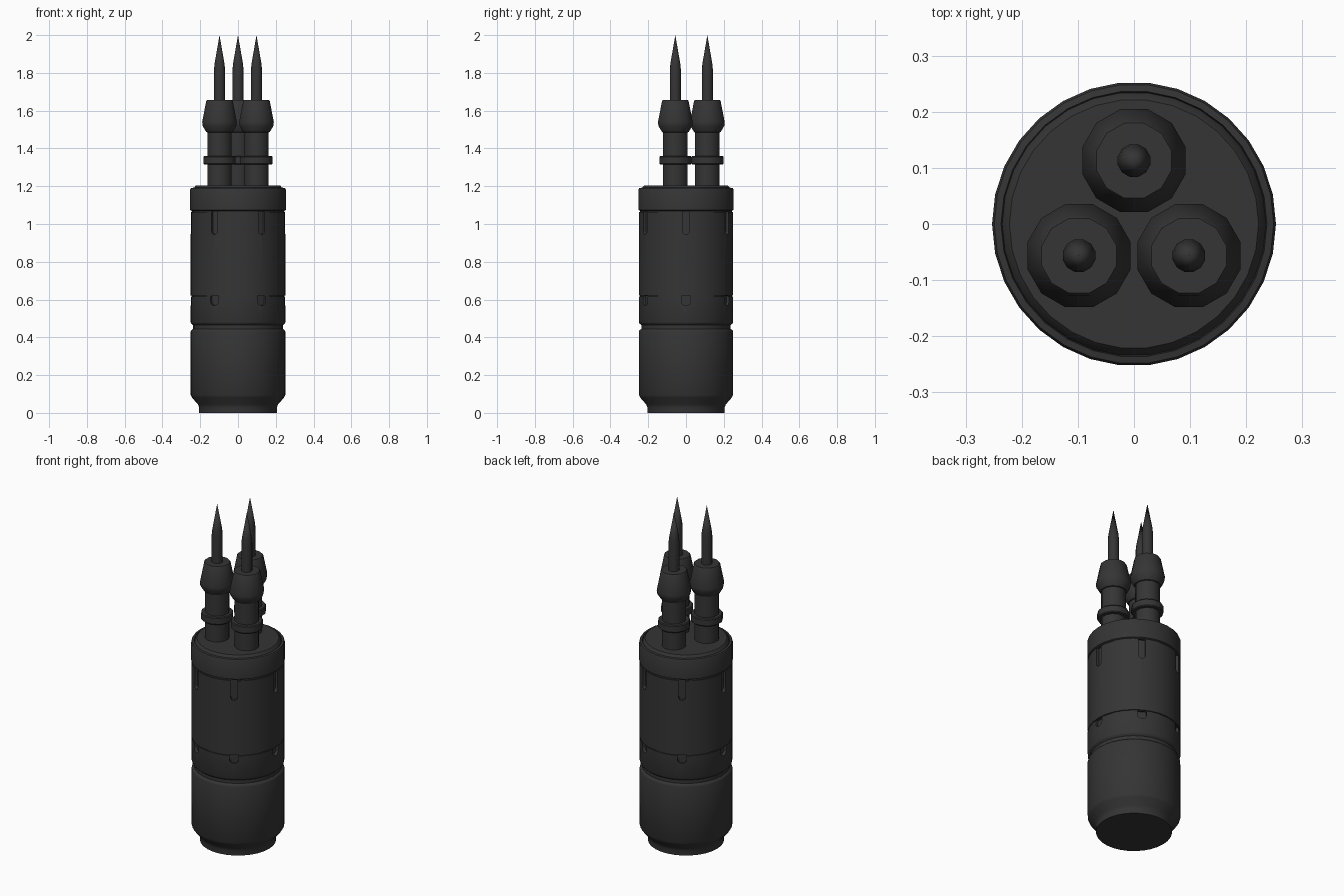
import bpy, bmesh
from math import sin, cos, pi, radians
from mathutils import Matrix, Vector

if "Cube" in bpy.data.objects:
    bpy.data.objects.remove(bpy.data.objects["Cube"])

dark = bpy.data.materials.new("dark_metal")
dark.diffuse_color = (0.035, 0.035, 0.035, 1)
dark.use_nodes = True
dark.node_tree.nodes["Principled BSDF"].inputs["Base Color"].default_value = dark.diffuse_color


def make_object(name, bm):
    bmesh.ops.recalc_face_normals(bm, faces=bm.faces)
    mesh = bpy.data.meshes.new(name)
    bm.to_mesh(mesh)
    bm.free()
    mesh.materials.append(dark)
    ob = bpy.data.objects.new(name, mesh)
    bpy.context.collection.objects.link(ob)
    return ob


def lathe(name, profile, sides, center=(0, 0), turn=0.0):
    """Revolve (radius, z) points around a vertical axis; radius 0 is a pole."""
    bm = bmesh.new()
    rings = []
    for r, z in profile:
        n = sides if r > 0 else 1
        rings.append([bm.verts.new((center[0] + r * cos(turn + 2 * pi * i / sides),
                                    center[1] + r * sin(turn + 2 * pi * i / sides), z))
                      for i in range(n)])
    for a, b in zip(rings, rings[1:]):
        for i in range(sides):
            j = (i + 1) % sides
            if len(b) == 1:
                bm.faces.new((a[i], a[j], b[0]))
            else:
                bm.faces.new((a[i], a[j], b[j], b[i]))
    if len(rings[0]) > 1:
        bm.faces.new(rings[0][::-1])
    return make_object(name, bm)


def smooth(ob, angle=35):
    bpy.ops.object.select_all(action='DESELECT')
    ob.select_set(True)
    bpy.context.view_layer.objects.active = ob
    bpy.ops.object.shade_smooth_by_angle(angle=radians(angle))


def add_slot(bm, angle, half_w, z_low, z_top, depth):
    """Radial cutter: square at the top, round at the bottom."""
    rot = Matrix.Rotation(angle, 3, 'Z')
    outline = [(half_w, z_top), (-half_w, z_top)]
    outline += [(-half_w * cos(pi * k / 8), z_low + half_w - half_w * sin(pi * k / 8))
                for k in range(9)]
    face = bm.faces.new([bm.verts.new(rot @ Vector((0.253 - depth, y, z))) for y, z in outline])
    ext = bmesh.ops.extrude_face_region(bm, geom=[face])
    bmesh.ops.translate(bm, vec=rot @ Vector((0.1, 0, 0)),
                        verts=[v for v in ext['geom'] if isinstance(v, bmesh.types.BMVert)])


# Main barrel with foot, ring groove, two seams, cap and raised top plate
body = lathe("barrel", [
    (0.206, 0), (0.206, 0.03), (0.212, 0.045), (0.243, 0.08), (0.251, 0.095),
    (0.251, 0.43), (0.248, 0.437), (0.238, 0.445), (0.238, 0.465), (0.248, 0.473), (0.251, 0.48),
    (0.251, 0.616), (0.245, 0.616), (0.245, 0.621), (0.251, 0.621),
    (0.251, 1.064), (0.245, 1.064), (0.245, 1.07), (0.253, 1.074),
    (0.253, 1.182), (0.249, 1.19), (0.237, 1.192), (0.235, 1.184), (0.233, 1.192),
    (0.222, 1.205), (0, 1.205)], 30)

# Six long slots under the cap and six notches under the lower seam
bm = bmesh.new()
for i in range(6):
    add_slot(bm, i * pi / 3, 0.019, 0.945, 1.066, 0.02)
    add_slot(bm, i * pi / 3, 0.025, 0.568, 0.618, 0.02)
cutter = make_object("slot_cutter", bm)
cutter.hide_render = True
mod = body.modifiers.new("slots", 'BOOLEAN')
mod.operation = 'DIFFERENCE'
mod.solver = 'EXACT'
mod.object = cutter
bpy.context.view_layer.objects.active = body
bpy.ops.object.modifier_apply(modifier=mod.name)
bpy.data.objects.remove(cutter)
smooth(body)

# Three terminals, each a collared post with a flared head and a spike
for i in range(3):
    a = pi / 2 + i * 2 * pi / 3
    c = (0.113 * cos(a), 0.113 * sin(a))
    post = lathe(f"terminal_{i + 1}", [
        (0.067, 1.19), (0.067, 1.315), (0.084, 1.315), (0.088, 1.32), (0.088, 1.355),
        (0.084, 1.36), (0.067, 1.36), (0.067, 1.485), (0.073, 1.487), (0.093, 1.52),
        (0.095, 1.54), (0.073, 1.65), (0.069, 1.656), (0, 1.656)], 12, c, pi / 12)
    smooth(post)
    spike = lathe(f"spike_{i + 1}", [
        (0.03, 1.65), (0.03, 1.82), (0.027, 1.85), (0, 2.0)], 12, c, pi / 12)
    smooth(spike)
